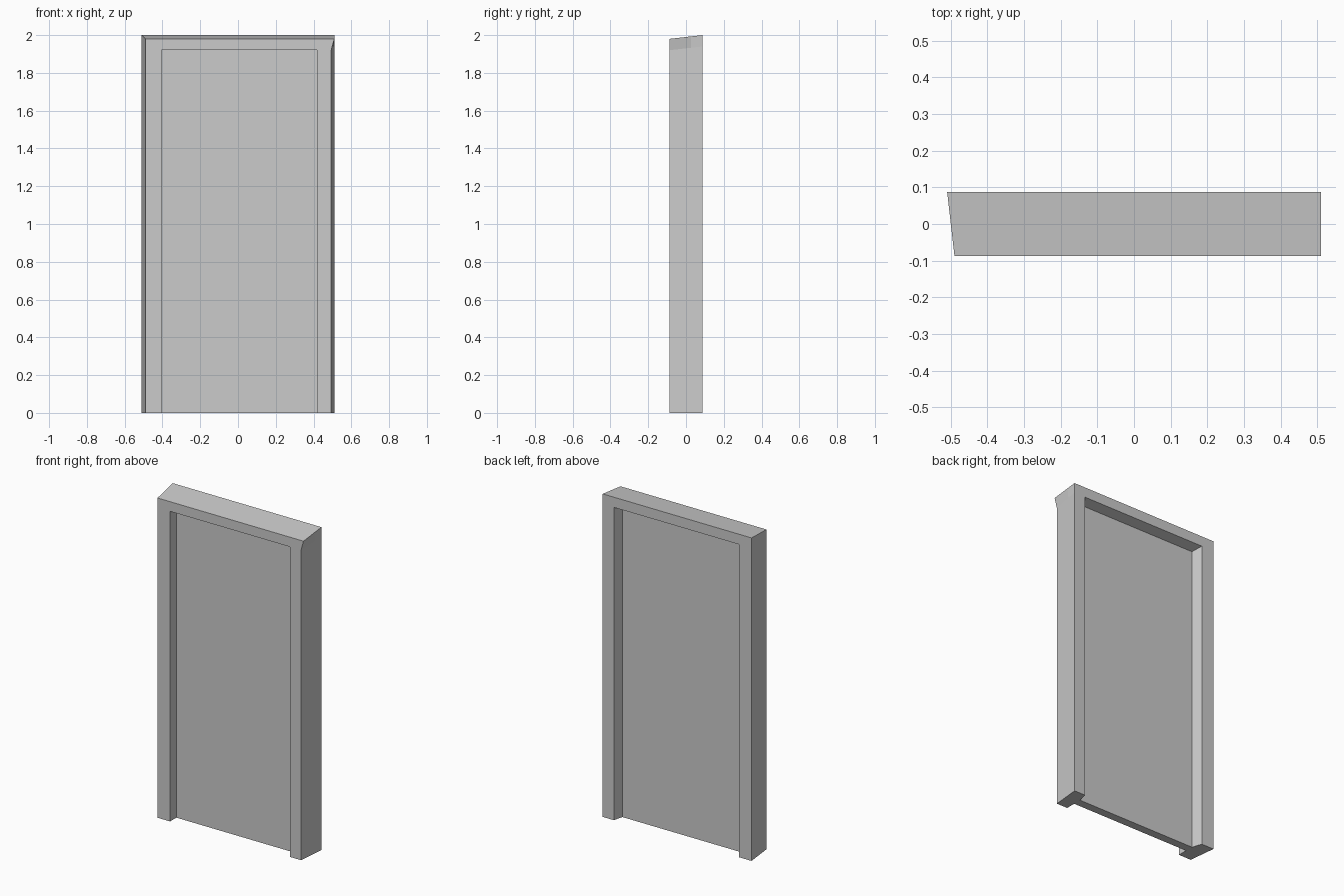
import bpy, bmesh
from mathutils import Vector

if "Cube" in bpy.data.objects:
    bpy.data.objects.remove(bpy.data.objects["Cube"])

HALF_DEPTH = 0.0875
PANEL_HALF = 0.026


def loft(name, sections):
    """Skin matching (y, [(x, z)...]) outlines from front to back and cap both ends."""
    bm = bmesh.new()
    loops = [[bm.verts.new((p[0], y, p[1])) for p in outline]
             for y, outline in sections]
    bm.faces.new(loops[0])
    bm.faces.new(loops[-1][::-1])
    for f, b in zip(loops, loops[1:]):
        for i in range(len(f)):
            j = (i + 1) % len(f)
            bm.faces.new((f[i], b[i], b[j], f[j]))
    bmesh.ops.recalc_face_normals(bm, faces=bm.faces)
    # Merge the flat strips of the outer sides
    bmesh.ops.dissolve_limit(bm, angle_limit=0.002, verts=bm.verts, edges=bm.edges)
    mesh = bpy.data.meshes.new(name)
    bm.to_mesh(mesh)
    bm.free()
    obj = bpy.data.objects.new(name, mesh)
    bpy.context.collection.objects.link(obj)
    return obj


# Outer edges: the frame widens toward the back, with one flared front corner
outer_front = [(-0.49, 0), (-0.49, 1.98), (0.51, 1.98), (0.493, 1.92), (0.493, 0)]
outer_back = [(-0.51, 0), (-0.51, 2.0), (0.51, 2.0), (0.51, 1.94), (0.51, 0)]


def outer_at(y):
    t = (y + HALF_DEPTH) / (2 * HALF_DEPTH)
    return [tuple(Vector(a).lerp(Vector(b), t)) for a, b in zip(outer_front, outer_back)]


# Doorway opening: straight up to the panel, then splayed toward the back
open_front = [(-0.404, 0), (-0.404, 1.92), (0.418, 1.92), (0.418, 0)]
open_back = [(-0.425, 0), (-0.425, 1.937), (0.433, 1.937), (0.433, 0)]

# Door frame: two posts and lintel in one piece
steps = [(-HALF_DEPTH, open_front), (PANEL_HALF, open_front), (HALF_DEPTH, open_back)]
loft("door_frame", [(y, outer_at(y) + hole[::-1]) for y, hole in steps])

# Thick door panel fitted exactly inside the opening
loft("door_panel", [(-PANEL_HALF, open_front), (PANEL_HALF, open_front)])
